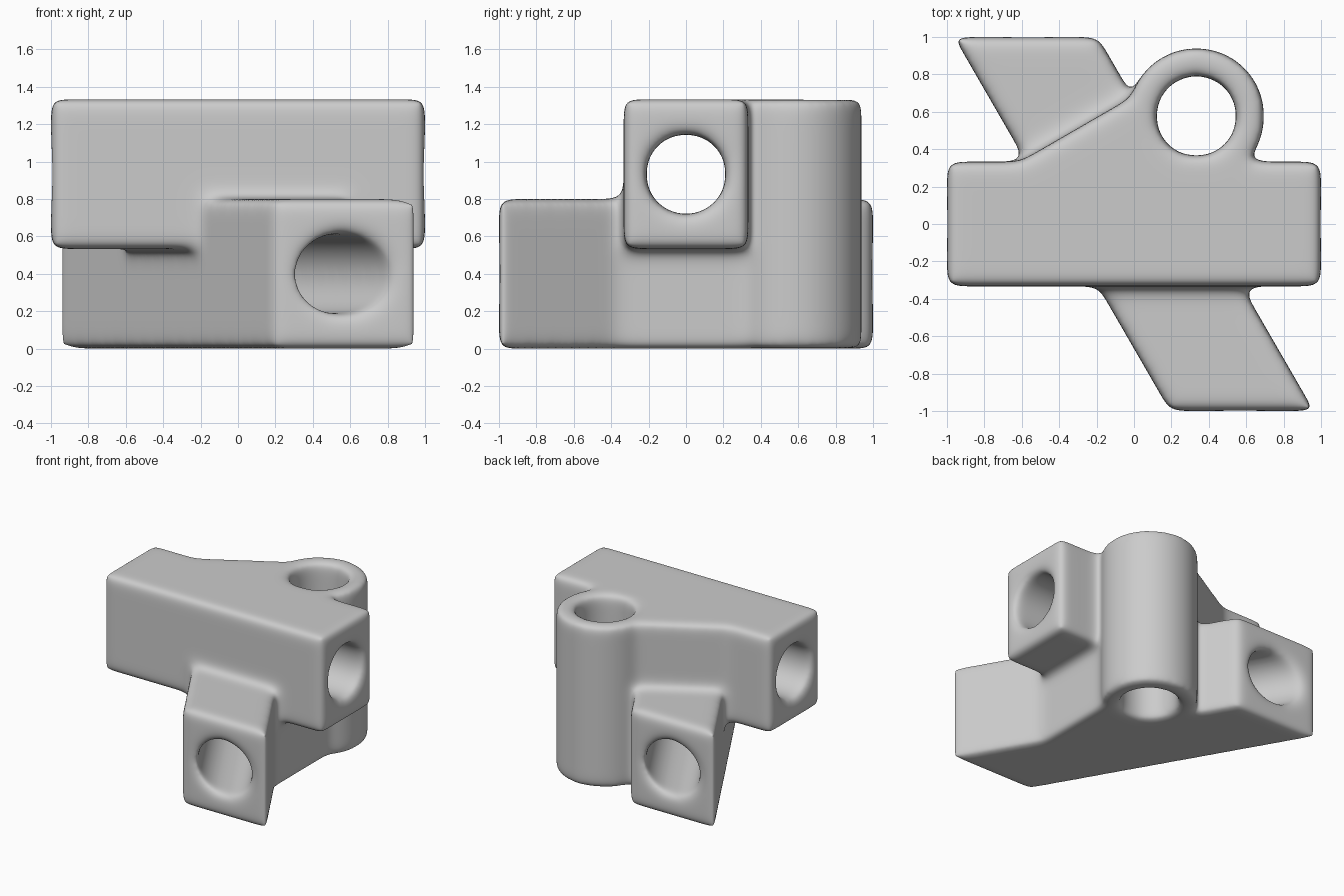
import bpy
import bmesh
import math
from mathutils import Matrix, Vector

if "Cube" in bpy.data.objects:
    bpy.data.objects.remove(bpy.data.objects["Cube"], do_unlink=True)

HALF = 1 / 3                      # half width of each square arm
HEIGHT = 0.8                      # height of each arm
LOW, HIGH = 0.0, 0.533            # undersides of the two arms
TOP = HIGH + HEIGHT
TILT = math.radians(30)           # lower arm leans this far from the y axis
POST = Vector((HALF, 0.577))      # plan centre of the upright tube
TUBE_R, BORE_R = 0.364, 0.216


def new_object(name, bm):
    bmesh.ops.recalc_face_normals(bm, faces=bm.faces)
    mesh = bpy.data.meshes.new(name)
    bm.to_mesh(mesh)
    bm.free()
    obj = bpy.data.objects.new(name, mesh)
    bpy.context.scene.collection.objects.link(obj)
    return obj


def prism(name, outline, bottom, top):
    """Extrude a plan outline upwards."""
    bm = bmesh.new()
    face = bm.faces.new([bm.verts.new((x, y, bottom)) for x, y in outline])
    grown = bmesh.ops.extrude_face_region(bm, geom=[face])["geom"]
    verts = [v for v in grown if isinstance(v, bmesh.types.BMVert)]
    bmesh.ops.translate(bm, verts=verts, vec=(0, 0, top - bottom))
    return new_object(name, bm)


def rod(name, radius, length, centre, direction):
    """Cylinder along a direction."""
    turn = Vector(direction).to_track_quat("Z", "Y").to_matrix().to_4x4()
    bm = bmesh.new()
    bmesh.ops.create_cone(bm, cap_ends=True, segments=96, radius1=radius,
                          radius2=radius, depth=length,
                          matrix=Matrix.Translation(centre) @ turn)
    return new_object(name, bm)


def apply(obj, mod):
    bpy.context.view_layer.objects.active = obj
    bpy.ops.object.modifier_apply(modifier=mod.name)


def combine(body, other, operation):
    mod = body.modifiers.new(operation.title(), "BOOLEAN")
    mod.operation = operation
    mod.solver = "EXACT"
    mod.object = other
    apply(body, mod)
    bpy.data.objects.remove(other, do_unlink=True)


def swap_arms(point):
    """Reflect a plan point across the line midway between the two arms."""
    c, s = math.cos(4 * TILT), math.sin(4 * TILT)
    x, y = point
    return (c * x + s * y, s * x - c * y)


# Upper arm, square ended
body = prism("joint_block", [(-1, -HALF), (1, -HALF), (1, HALF), (-1, HALF)], HIGH, TOP)

# Lower arm, skewed so its ends are parallel to the upper arm
shift = math.tan(TILT)
wide = HALF / math.cos(TILT)
lower_arm = prism("lower_arm", [(shift - wide, -1), (shift + wide, -1),
                                (wide - shift, 1), (-wide - shift, 1)], LOW, HEIGHT)

# Webs joining each arm to the upright tube
web = [(-0.611, HALF), (0, 0.686), tuple(POST), (HALF, 0.1), (-0.611, 0.1)]
upper_web = prism("upper_web", web, HIGH, TOP)
lower_web = prism("lower_web", [swap_arms(p) for p in web], LOW, HEIGHT)

# Upright tube
tube = rod("tube", TUBE_R, TOP, (*POST, TOP / 2), (0, 0, 1))

for part in (lower_arm, upper_web, lower_web, tube):
    combine(body, part, "UNION")

# Three bores
bores = [((0, 0, HIGH + HEIGHT / 2), (1, 0, 0)),
         ((0, 0, HEIGHT / 2), (-math.sin(TILT), math.cos(TILT), 0)),
         ((*POST, TOP / 2), (0, 0, 1))]
for centre, direction in bores:
    combine(body, rod("bore", BORE_R, 4, centre, direction), "DIFFERENCE")

# Even mesh, then soften all inside and outside edges
remesh = body.modifiers.new("Even mesh", "REMESH")
remesh.mode = "VOXEL"
remesh.voxel_size = 0.018
remesh.use_smooth_shade = True
apply(body, remesh)
soften = body.modifiers.new("Soft edges", "SMOOTH")
soften.factor = 1.0
soften.iterations = 34
apply(body, soften)

# Plain grey
grey = bpy.data.materials.new("plain_grey")
grey.use_nodes = True
colour = (0.6, 0.6, 0.6, 1)
grey.diffuse_color = colour
grey.node_tree.nodes["Principled BSDF"].inputs["Base Color"].default_value = colour
body.data.materials.clear()
body.data.materials.append(grey)
